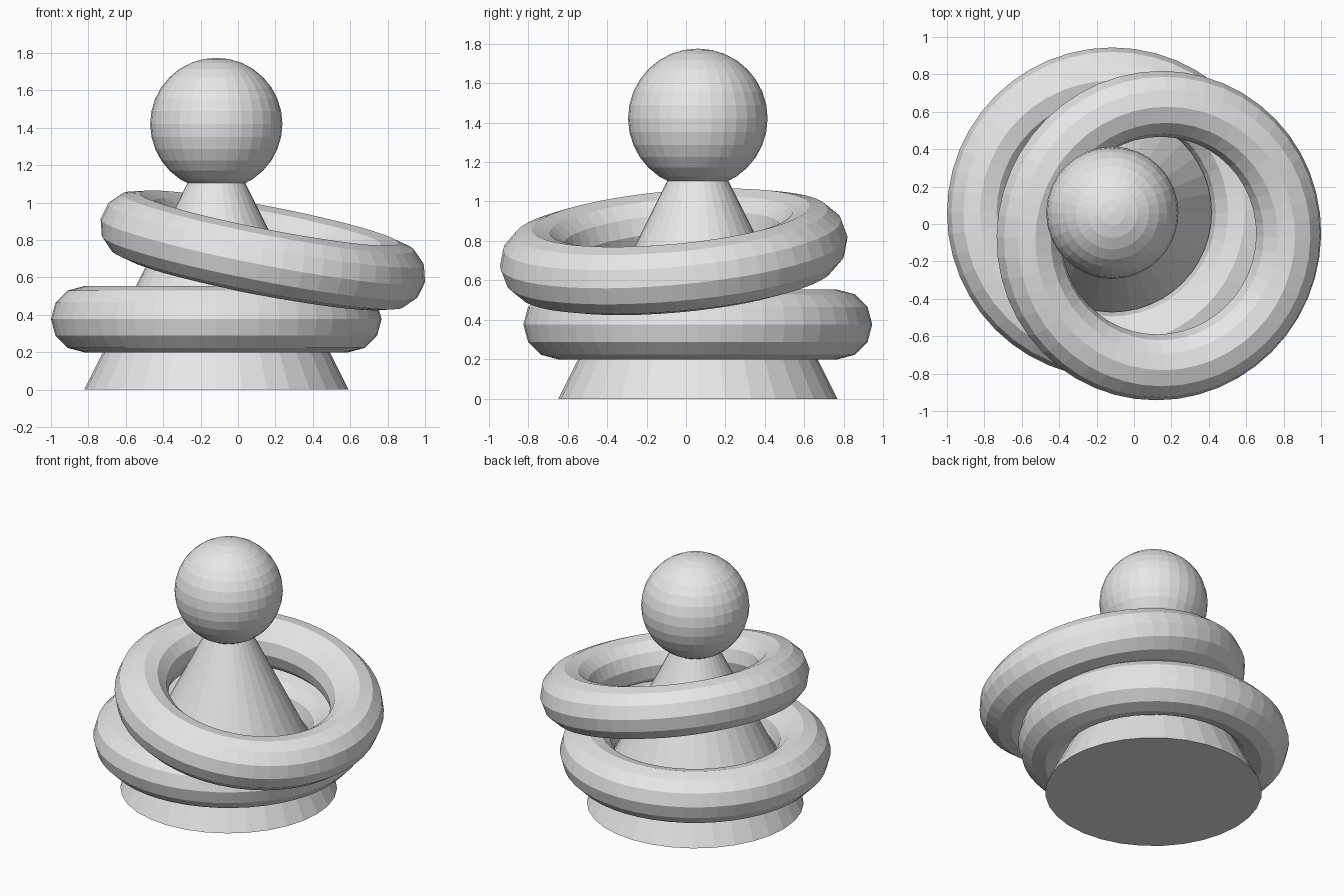
import bpy
from math import radians

cube = bpy.data.objects.get("Cube")
if cube:
    bpy.data.objects.remove(cube, do_unlink=True)

GREY = (0.8, 0.8, 0.8, 1.0)
grey = bpy.data.materials.new("plain grey")
grey.use_nodes = True
grey.diffuse_color = GREY
for node in grey.node_tree.nodes:
    if node.type == 'BSDF_PRINCIPLED':
        node.inputs["Base Color"].default_value = GREY

UNIT = 0.707            # cone radius and ring radius
AXIS_X, AXIS_Y = -0.116, 0.06


def finish(name):
    """Name the new part, colour it and keep its facets flat."""
    part = bpy.context.object
    part.name = name
    part.data.materials.append(grey)
    bpy.ops.object.shade_flat()
    return part


def add_ring(name, location, tilt=(0, 0, 0)):
    bpy.ops.mesh.primitive_torus_add(
        major_segments=48, minor_segments=12,
        major_radius=UNIT, minor_radius=UNIT / 4,
        location=location, rotation=tilt)
    return finish(name)


# Cone body, its tip at the centre of the ball
bpy.ops.mesh.primitive_cone_add(vertices=32, radius1=UNIT, radius2=0, depth=2 * UNIT,
                                location=(AXIS_X, AXIS_Y, UNIT))
finish("cone_body")

# Ball on top
bpy.ops.mesh.primitive_uv_sphere_add(segments=32, ring_count=16, radius=UNIT / 2,
                                     location=(AXIS_X, AXIS_Y, 2 * UNIT + 0.007))
finish("ball_top")

# Level lower ring and loose tilted upper ring
add_ring("lower_ring", (AXIS_X, AXIS_Y, 0.377))
add_ring("upper_ring", (0.133, -0.062, 0.745), (radians(5), radians(11), 0))
